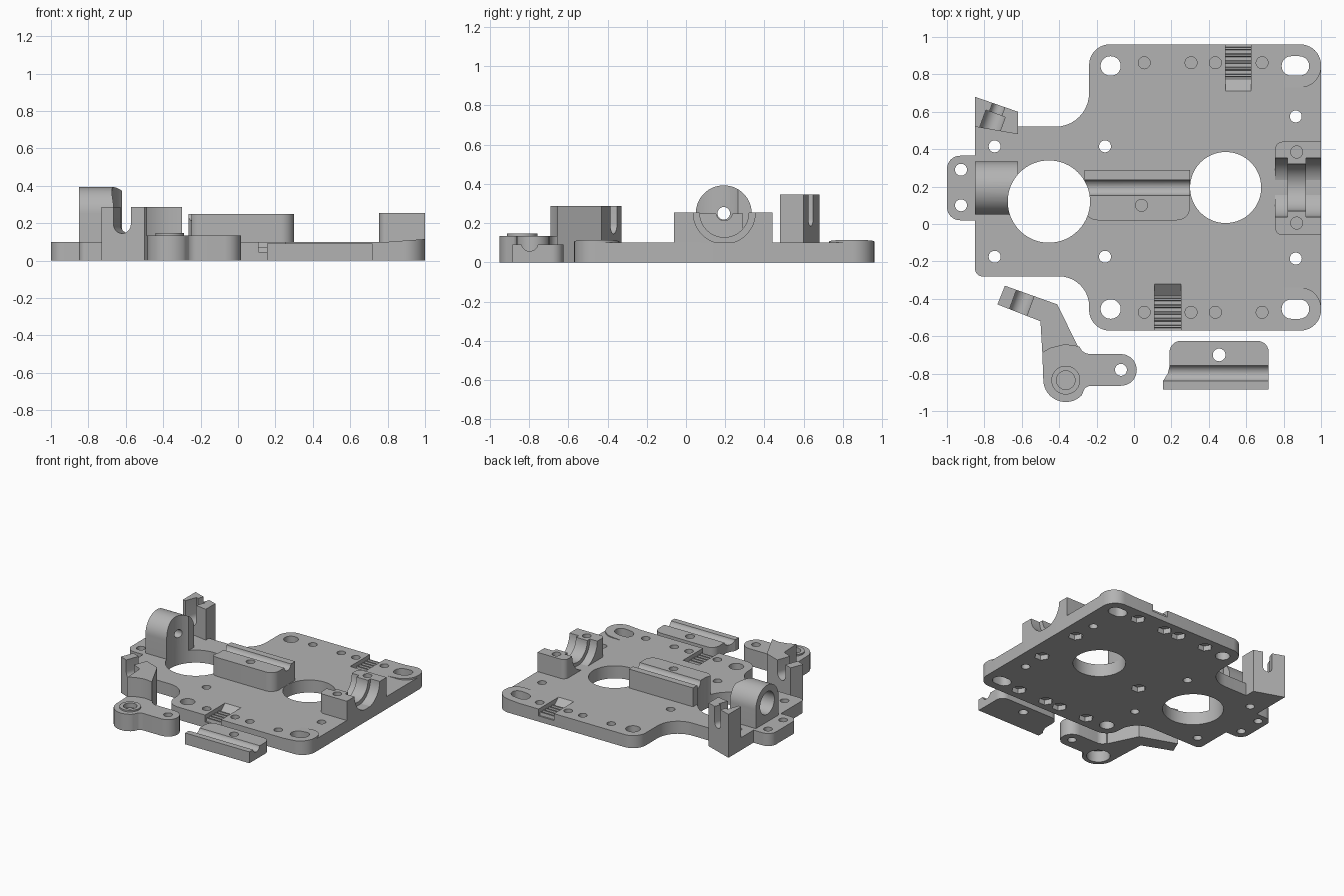
import bpy, bmesh
from math import cos, sin, pi, radians, atan2
from mathutils import Matrix, Vector

if "Cube" in bpy.data.objects:
    bpy.data.objects.remove(bpy.data.objects["Cube"])

grey = bpy.data.materials.new("mid grey")
grey.use_nodes = True
grey.diffuse_color = (0.45, 0.45, 0.45, 1)
grey.node_tree.nodes["Principled BSDF"].inputs["Base Color"].default_value = grey.diffuse_color

MID = 0.195   # the plate mirrors about this y


def flip(y):
    return 2 * MID - y


def arc(cx, cy, r, a0, a1, n=10):
    return [(cx + r * cos(radians(a0 + (a1 - a0) * i / n)),
             cy + r * sin(radians(a0 + (a1 - a0) * i / n))) for i in range(n + 1)]


def rounded(x0, x1, y0, y1, sw=0, se=0, ne=0, nw=0):
    """Rectangle outline with its own radius at each corner."""
    pts = []
    for x, y, sx, sy, r, a in ((x0, y0, 1, 1, sw, 180), (x1, y0, -1, 1, se, 270),
                               (x1, y1, -1, -1, ne, 0), (x0, y1, 1, -1, nw, 90)):
        pts += arc(x + sx * r, y + sy * r, r, a, a + 90) if r else [(x, y)]
    return pts


def prism(name, pts, lo, hi, axis="z", top=None):
    """Extrude an outline along z, or a (y, z) profile along x."""
    bm = bmesh.new()
    place = (lambda p, h: (p[0], p[1], h)) if axis == "z" else (lambda p, h: (h, p[0], p[1]))
    a = [bm.verts.new(place(p, lo)) for p in pts]
    b = [bm.verts.new(place(p, top(p) if top else hi)) for p in pts]
    bm.faces.new(a)
    bm.faces.new(b)
    for i in range(len(pts)):
        j = (i + 1) % len(pts)
        bm.faces.new((a[i], a[j], b[j], b[i]))
    bmesh.ops.recalc_face_normals(bm, faces=bm.faces)
    mesh = bpy.data.meshes.new(name)
    bm.to_mesh(mesh)
    bm.free()
    obj = bpy.data.objects.new(name, mesh)
    bpy.context.collection.objects.link(obj)
    mesh.materials.append(grey)
    return obj


def disc(x, y, r, lo=-0.1, hi=0.6, n=28, axis="z"):
    return prism("cutter", arc(x, y, r, 0, 360 - 360 / n, n - 1), lo, hi, axis)


def cut(obj, cutters):
    for c in cutters:
        c.hide_render = True
        m = obj.modifiers.new("cut", "BOOLEAN")
        m.operation, m.solver, m.object = "DIFFERENCE", "EXACT", c
    bpy.context.view_layer.update()
    dg = bpy.context.evaluated_depsgraph_get()
    mesh = bpy.data.meshes.new_from_object(obj.evaluated_get(dg))
    obj.modifiers.clear()
    obj.data = mesh
    for c in cutters:
        bpy.data.objects.remove(c)
    return obj


def slot_cutter(x, y, z, w, depth, along=0.0):
    """U-shaped slot, open at the top, running across a slanted bar."""
    pts = arc(0, z, w / 2, 180, 360, 14) + [(w / 2, 0.5), (-w / 2, 0.5)]
    c = prism("cutter", pts, along - depth / 2, along + depth / 2, "x")
    c.data.transform(Matrix.Translation((x, y, 0)) @ Matrix.Rotation(radians(70), 4, "Z"))
    return c


def motor_hole():
    return disc(-0.455, 0.12, 0.22, n=64)


# Base plate outline with wide body, narrow neck and side tab
outline = (arc(0.89, -0.46, 0.11, -90, 0) + arc(0.89, 0.85, 0.11, 0, 90)
           + arc(-0.13, 0.85, 0.11, 90, 180) + arc(-0.42, 0.70, 0.18, 0, -90)
           + [(-0.62, 0.52), (-0.85, 0.52), (-0.85, 0.365)]
           + arc(-0.93, 0.295, 0.07, 90, 180) + arc(-0.93, 0.09, 0.07, 180, 270)
           + [(-0.85, 0.02)] + arc(-0.81, -0.24, 0.04, 180, 270)
           + arc(-0.40, -0.44, 0.16, 90, 0) + arc(-0.13, -0.46, 0.11, 180, 270))
plate = prism("base_plate", outline, 0, 0.1)

cutters = [motor_hole(), disc(0.49, 0.195, 0.19, n=64)]
# Through holes
for x, y in ((0.865, 0.575), (-0.155, 0.415), (-0.745, 0.415)):
    cutters += [disc(x, y, 0.032), disc(x, y - 0.59 if x < 0 else flip(y), 0.032)]
cutters += [disc(-0.925, y, 0.032) for y in (0.10, 0.29)]
# Blind screw holes with hexagonal nut pockets underneath
for x in (0.055, 0.305, 0.435, 0.685):
    for y in (0.862, flip(0.862)):
        cutters += [disc(x, y, 0.032, 0.05), disc(x, y, 0.055, -0.1, 0.04, 6)]
for x, y in ((0.04, 0.10), (0.87, 0.385), (0.87, 0.005)):
    cutters.append(disc(x, y, 0.055, -0.1, 0.04, 6))


# Corner slots
def corner_slot(x, y, half):
    return prism("cutter", arc(x + half, y, 0.052, -90, 90) + arc(x - half, y, 0.052, 90, 270), -0.1, 0.6)


for y in (0.845, flip(0.845)):
    cutters += [corner_slot(0.863, y, 0.022), corner_slot(-0.125, y, 0.002)]

# Toothed belt recesses on the front and back edges
profile = [(-0.32, 0.1), (-0.385, 0.045)]
for i in range(5):
    y = -0.395 - 0.036 * i
    profile += [(y, 0.045), (y - 0.004, 0.07), (y - 0.014, 0.07), (y - 0.018, 0.045)]
profile += [(-0.62, 0.045), (-0.62, 0.15), (-0.32, 0.15)]
cutters.append(prism("cutter", profile, 0.11, 0.25, "x"))
cutters.append(prism("cutter", [(flip(y), z) for y, z in profile], 0.49, 0.625, "x"))
cut(plate, cutters)

# Slightly raised ramps at the right-hand corners
for name, y, flipped in (("back_corner_ramp", 0.845, False), ("front_corner_ramp", flip(0.845), True)):
    pts = rounded(0.80, 1.0, 0.73, 0.96, 0, 0.11, 0.11, 0)
    if flipped:
        pts = [(px, flip(py)) for px, py in pts]
    ramp = prism(name, pts, 0.0995, 0.115, top=lambda p: 0.1 + 0.075 * (p[0] - 0.8))
    cut(ramp, [corner_slot(0.863, y, 0.022)])

# Round-topped bearing mount
mount = prism("bearing_mount", [(0.05, 0.1), (0.335, 0.1)] + arc(0.1925, 0.25, 0.1425, 0, 180, 28),
              -0.85, -0.62, "x")
cut(mount, [motor_hole(), disc(0.1925, 0.25, 0.09, -0.9, -0.73, 36, "x"),
            disc(0.1925, 0.25, 0.032, -0.9, -0.5, 24, "x")])

# Slanted post with open slot
post = prism("slotted_post", [(-0.85, 0.52), (-0.62, 0.48), (-0.62, 0.60), (-0.85, 0.68)], 0, 0.345)
cut(post, [slot_cutter(-0.74, 0.59, 0.22, 0.07, 0.4),
           slot_cutter(-0.74, 0.59, 0.22, 0.11, 0.2, -0.1)])

# Central rod clamp block
block = prism("rod_clamp_block", rounded(-0.265, 0.30, 0.02, 0.29, 0.07, 0.07), 0.1, 0.25)
cut(block, [motor_hole(), disc(0.195, 0.255, 0.042, -0.5, 0.5, 32, "x"), disc(0.04, 0.10, 0.032, 0.15)])

# Half-round bearing saddle with wider ends
saddle = prism("bearing_saddle", rounded(0.755, 1.0, -0.06, 0.44, 0.04, 0, 0, 0.04), 0.1, 0.253)
cut(saddle, [disc(MID, 0.253, 0.125, 0.5, 1.2, 48, "x"), disc(MID, 0.253, 0.158, 0.5, 0.82, 48, "x"),
             disc(MID, 0.253, 0.158, 0.92, 1.2, 48, "x")]
    + [disc(0.87, y, 0.032, 0.15) for y in (0.385, 0.005)])

# Loose rod clamp cap
cap_outline = ([(0.155, -0.885), (0.72, -0.885)] + arc(0.66, -0.685, 0.06, 0, 90)
               + arc(0.25, -0.685, 0.06, 90, 180) + [(0.19, -0.76), (0.18, -0.80), (0.155, -0.84)])
cap = prism("rod_clamp_cap", cap_outline, 0, 0.09)
cut(cap, [disc(-0.797, 0.1, 0.043, 0, 1, 32, "x"), disc(0.455, -0.70, 0.034)])

# Loose tensioner lever: low body, tall bent arm and pivot ring
body = prism("lever_body", arc(-0.07, -0.78, 0.085, -90, 90) + arc(-0.235, -0.635, 0.06, 270, 200)
             + [(-0.37, -0.645), (-0.45, -0.665), (-0.49, -0.69)]
             + arc(-0.365, -0.832, 0.12, 180, 315, 16) + arc(-0.225, -0.925, 0.06, 130, 90), 0, 0.135)
cut(body, [disc(-0.07, -0.78, 0.032), disc(-0.365, -0.835, 0.085, -0.1, 0.09, 36),
           disc(-0.365, -0.835, 0.05, 0.11, 0.6)])
ring = disc(-0.365, -0.835, 0.077, 0.134, 0.147, 36)
ring.name = ring.data.name = "pivot_ring"
cut(ring, [disc(-0.365, -0.835, 0.05)])

arm = prism("lever_arm", [(-0.73, -0.43), (-0.50, -0.52), (-0.49, -0.69), (-0.45, -0.665), (-0.37, -0.645),
                          (-0.30, -0.655), (-0.41, -0.43), (-0.69, -0.33)], 0, 0.287)
cut(arm, [slot_cutter(-0.60, -0.42, 0.195, 0.10, 0.26)])

# Smooth the round walls, keep the machined edges crisp
bpy.ops.object.select_all(action="DESELECT")
for o in bpy.context.collection.objects:
    if o.type == "MESH":
        o.select_set(True)
        bpy.context.view_layer.objects.active = o
bpy.ops.object.shade_smooth_by_angle(angle=radians(30))
